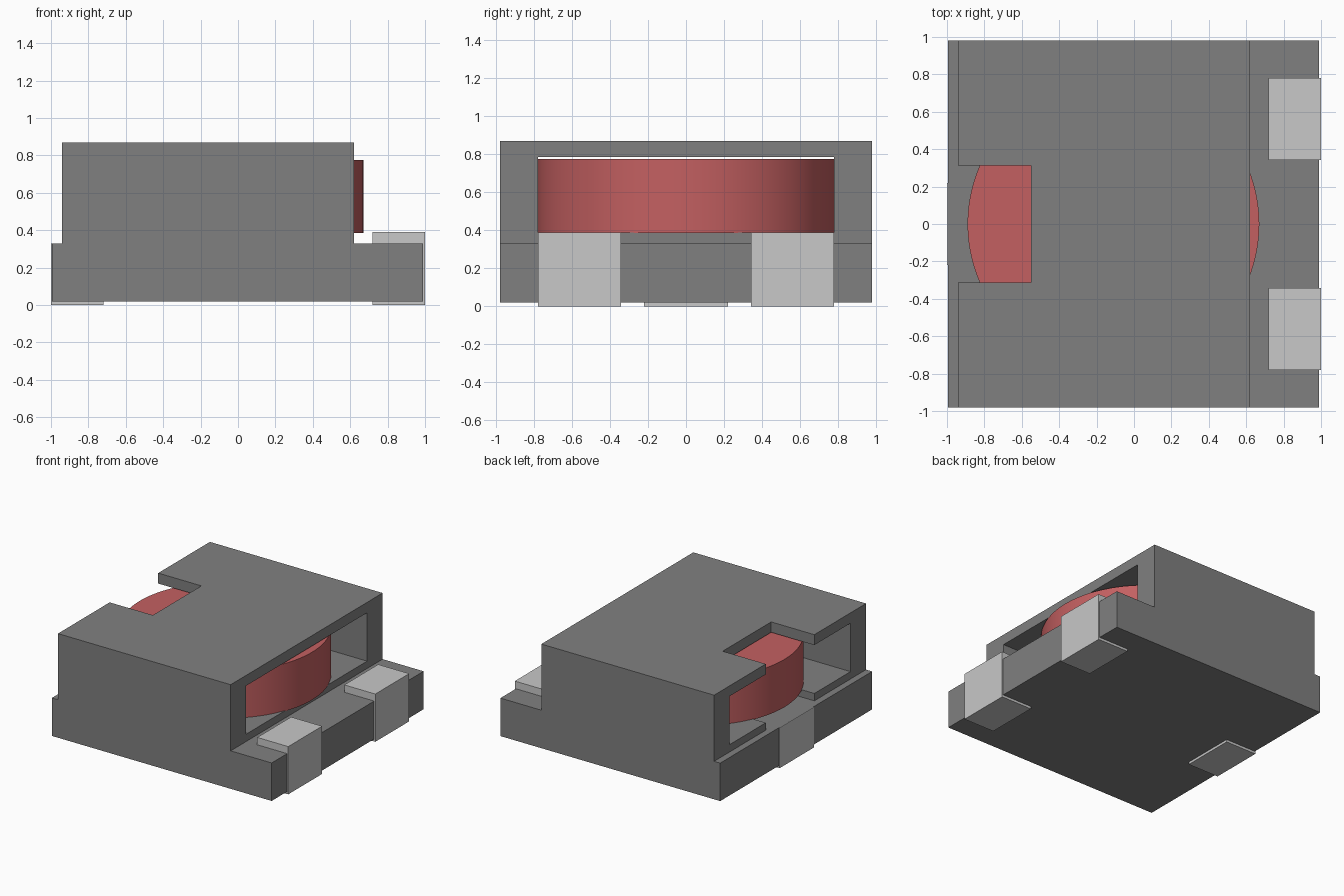
import bpy
import bmesh
import math

if "Cube" in bpy.data.objects:
    bpy.data.objects.remove(bpy.data.objects["Cube"], do_unlink=True)


def make_material(name, rgb):
    mat = bpy.data.materials.new(name)
    mat.use_nodes = True
    mat.diffuse_color = (*rgb, 1)
    mat.node_tree.nodes["Principled BSDF"].inputs["Base Color"].default_value = (*rgb, 1)
    return mat


ferrite = make_material("ferrite grey", (0.216, 0.216, 0.216))
metal = make_material("terminal silver", (0.578, 0.578, 0.578))
copper = make_material("winding red", (0.55, 0.117, 0.12))


def extrude_profile(name, profile, y0, y1, mat):
    """Extrude an x-z outline along y."""
    bm = bmesh.new()
    face = bm.faces.new([bm.verts.new((x, y0, z)) for x, z in profile])
    result = bmesh.ops.extrude_face_region(bm, geom=[face])
    verts = [v for v in result["geom"] if isinstance(v, bmesh.types.BMVert)]
    bmesh.ops.translate(bm, verts=verts, vec=(0, y1 - y0, 0))
    bmesh.ops.recalc_face_normals(bm, faces=bm.faces)
    mesh = bpy.data.meshes.new(name)
    bm.to_mesh(mesh)
    bm.free()
    mesh.materials.append(mat)
    obj = bpy.data.objects.new(name, mesh)
    bpy.context.collection.objects.link(obj)
    return obj


def box_outline(x0, x1, z0, z1):
    return [(x0, z0), (x1, z0), (x1, z1), (x0, z1)]


def cut(target, cutter):
    cutter.hide_render = True
    mod = target.modifiers.new("cut", "BOOLEAN")
    mod.operation = "DIFFERENCE"
    mod.solver = "EXACT"
    mod.object = cutter
    bpy.context.view_layer.objects.active = target
    bpy.ops.object.modifier_apply(modifier=mod.name)
    bpy.data.objects.remove(cutter, do_unlink=True)


# Stepped body: wide base with a housing on top
body = extrude_profile("body", [
    (-0.995, 0.02), (0.99, 0.02), (0.99, 0.33), (0.62, 0.33),
    (0.62, 0.87), (-0.94, 0.87), (-0.94, 0.33), (-0.995, 0.33)],
    -0.98, 0.98, ferrite)

# Tunnel through the housing, and the notch in its roof and floor
cut(body, extrude_profile("tunnel_cutter", box_outline(-1.2, 1.2, 0.39, 0.785),
                          -0.78, 0.78, ferrite))
cut(body, extrude_profile("notch_cutter", box_outline(-1.2, -0.55, 0.33, 1.0),
                          -0.313, 0.313, ferrite))

# Round winding inside the tunnel
bpy.ops.mesh.primitive_cylinder_add(vertices=96, radius=0.78, depth=0.39,
                                    location=(-0.11, 0, 0.58))
winding = bpy.context.object
winding.name = "winding"
winding.data.materials.append(copper)
bpy.ops.object.shade_smooth_by_angle(angle=math.radians(30))

# Pair of C-shaped terminals wrapping the long ledge
clip = [(0.72, 0), (1.0, 0), (1.0, 0.39), (0.72, 0.39),
        (0.72, 0.33), (0.99, 0.33), (0.99, 0.02), (0.72, 0.02)]
for side, y0 in (("right", -0.78), ("left", 0.343)):
    extrude_profile(side + "_terminal", clip, y0, y0 + 0.437, metal)

# Single L-shaped terminal on the opposite edge
extrude_profile("rear_terminal", [
    (-1.0, 0), (-0.72, 0), (-0.72, 0.02), (-0.995, 0.02),
    (-0.995, 0.33), (-1.0, 0.33)], -0.22, 0.22, metal)
